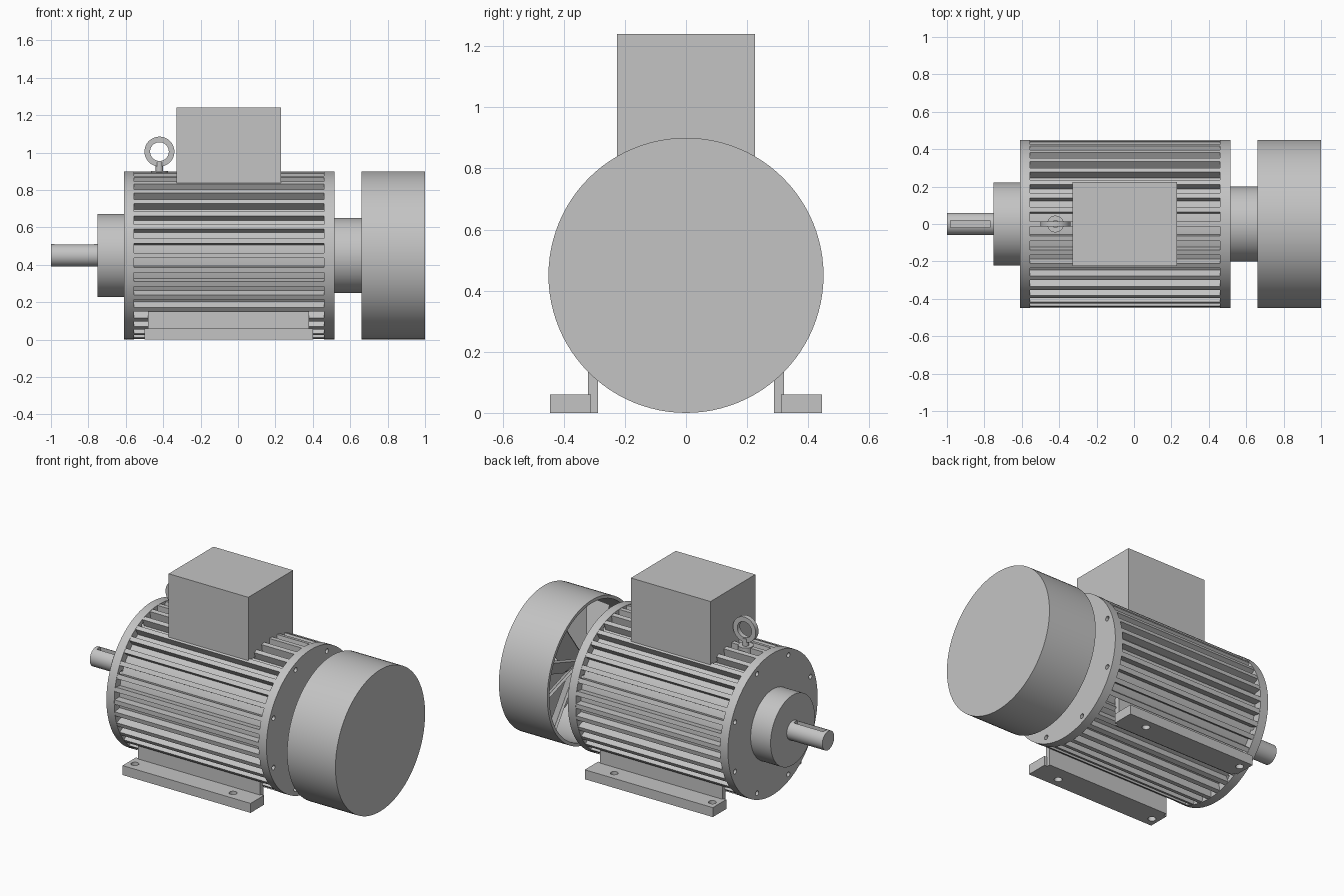
import bpy
import bmesh
from math import pi, radians
from mathutils import Matrix, Vector

cube = bpy.data.objects.get("Cube")
if cube:
    bpy.data.objects.remove(cube, do_unlink=True)

AXIS = 0.45      # height of the shaft axis
RADIUS = 0.45    # outer radius of end plates and fan cover
BODY = (-0.555, 0.46)

metal = bpy.data.materials.new("Grey Metal")
metal.use_nodes = True
GREY = (0.55, 0.55, 0.55, 1)
metal.diffuse_color = GREY
metal.node_tree.nodes["Principled BSDF"].inputs["Base Color"].default_value = GREY


def finish(name, bm):
    """Turn a bmesh into a named object."""
    bmesh.ops.recalc_face_normals(bm, faces=bm.faces)
    mesh = bpy.data.meshes.new(name)
    bm.to_mesh(mesh)
    bm.free()
    mesh.materials.append(metal)
    obj = bpy.data.objects.new(name, mesh)
    bpy.context.collection.objects.link(obj)
    return obj


def smooth(obj):
    bpy.ops.object.select_all(action="DESELECT")
    obj.select_set(True)
    bpy.context.view_layer.objects.active = obj
    bpy.ops.object.shade_smooth_by_angle(angle=radians(30))


def add_box(bm, low, high, turn=None):
    low, high = Vector(low), Vector(high)
    matrix = Matrix.Translation((low + high) / 2) @ Matrix.Diagonal((*(high - low), 1))
    bmesh.ops.create_cube(bm, size=1, matrix=(turn or Matrix()) @ matrix)


def add_cylinder(bm, center, radius, length, axis="Z", sides=24):
    turn = {"X": Matrix.Rotation(pi / 2, 4, "Y"),
            "Y": Matrix.Rotation(pi / 2, 4, "X"), "Z": Matrix()}[axis]
    bmesh.ops.create_cone(bm, cap_ends=True, segments=sides, radius1=radius,
                          radius2=radius, depth=length,
                          matrix=Matrix.Translation(center) @ turn)


def lathe(name, profile, steps=96):
    """Revolve (x, radius) points around the shaft axis."""
    bm = bmesh.new()
    verts = [bm.verts.new((x, 0, AXIS + r)) for x, r in profile]
    edges = [bm.edges.new(pair) for pair in zip(verts, verts[1:])]
    bmesh.ops.spin(bm, geom=verts + edges, cent=(0, 0, AXIS), axis=(1, 0, 0),
                   angle=2 * pi, steps=steps)
    bmesh.ops.remove_doubles(bm, verts=bm.verts, dist=0.0001)
    return finish(name, bm)


def disc(name, x0, x1, r):
    return lathe(name, [(x0, 0), (x0, r), (x1, r), (x1, 0)])


def cut(obj, bm):
    """Subtract the bmesh from the object."""
    cutter = finish("cutter", bm)
    cutter.hide_render = True
    mod = obj.modifiers.new("cut", "BOOLEAN")
    mod.operation, mod.solver, mod.object = "DIFFERENCE", "EXACT", cutter
    bpy.ops.object.select_all(action="DESELECT")
    bpy.context.view_layer.objects.active = obj
    obj.select_set(True)
    bpy.ops.object.modifier_apply(modifier=mod.name)
    bpy.data.objects.remove(cutter, do_unlink=True)


def around_axis(angle):
    return Matrix.Translation((0, 0, AXIS)) @ Matrix.Rotation(angle, 4, "X")


# Drive shaft with keyway
shaft = disc("drive_shaft", -1, -0.74, 0.06)
bm = bmesh.new()
add_box(bm, (-0.98, -0.018, AXIS + 0.035), (-0.77, 0.018, AXIS + 0.1))
cut(shaft, bm)
smooth(shaft)

# Bearing hubs and rear shaft
smooth(disc("front_hub", -0.75, -0.6, 0.222))
smooth(disc("rear_hub", 0.5, 0.66, 0.2))
smooth(disc("rear_shaft", 0.65, 0.97, 0.05))

# End plates with bolt holes
for name, x0, x1 in (("front_end_plate", -0.61, BODY[0]),
                     ("rear_end_plate", BODY[1], 0.515)):
    plate = disc(name, x0, x1, RADIUS)
    bm = bmesh.new()
    for k in range(8):
        spot = around_axis((k + 0.5) * pi / 4) @ Vector(((x0 + x1) / 2, 0, 0.41))
        add_cylinder(bm, spot, 0.015, 0.2, "X", 16)
    cut(plate, bm)
    smooth(plate)

# Body core and cooling fins
smooth(disc("body_core", BODY[0], BODY[1], 0.4))
bm = bmesh.new()
FINS = 36
for k in range(FINS):
    add_box(bm, (BODY[0], -0.014, 0.38), (BODY[1], 0.014, RADIUS - 0.002),
            around_axis(2 * pi * k / FINS))
finish("cooling_fins", bm)

# Fan cover, open towards the body
smooth(lathe("fan_cover", [(0.66, 0.43), (0.66, RADIUS), (1, RADIUS), (1, 0),
                           (0.98, 0), (0.98, 0.43), (0.66, 0.43)]))

# Fan blades, pitched about their own radial direction
bm = bmesh.new()
BLADES = 10
for k in range(BLADES):
    pitch = Matrix.Translation((0.78, 0, 0)) @ Matrix.Rotation(radians(45), 4, "Z")
    add_box(bm, (-0.07, -0.008, 0.04), (0.07, 0.008, 0.4),
            around_axis(2 * pi * k / BLADES) @ pitch)
finish("fan_blades", bm)

# Terminal box
bm = bmesh.new()
add_box(bm, (-0.33, -0.225, 0.835), (0.23, 0.225, 1.24))
finish("terminal_box", bm)

# Lifting eye: collar, stem and flat ring
EYE_X, EYE_Z = -0.42, 1.005
bm = bmesh.new()
add_cylinder(bm, (EYE_X, 0, 0.87), 0.045, 0.065)
add_cylinder(bm, (EYE_X, 0, 0.92), 0.02, 0.06)
smooth(finish("eye_stem", bm))
bm = bmesh.new()
add_cylinder(bm, (EYE_X, 0, EYE_Z), 0.08, 0.028, "Y", 48)
ring = finish("eye_ring", bm)
bm = bmesh.new()
add_cylinder(bm, (EYE_X, 0, EYE_Z), 0.05, 0.1, "Y", 48)
cut(ring, bm)
smooth(ring)

# Mounting feet: drilled flange and upright web on each side
for side, name in ((1, "back"), (-1, "front")):
    inner, outer = sorted((side * 0.31, side * 0.445))
    bm = bmesh.new()
    add_box(bm, (-0.5, inner, 0), (0.4, outer, 0.06))
    flange = finish(name + "_foot_flange", bm)
    bm = bmesh.new()
    for x in (-0.455, 0.235):
        add_cylinder(bm, (x, side * 0.385, 0.03), 0.023, 0.2)
    cut(flange, bm)
    smooth(flange)
    inner, outer = sorted((side * 0.288, side * 0.32))
    bm = bmesh.new()
    add_box(bm, (-0.48, inner, 0), (0.38, outer, 0.2))
    finish(name + "_foot_web", bm)
